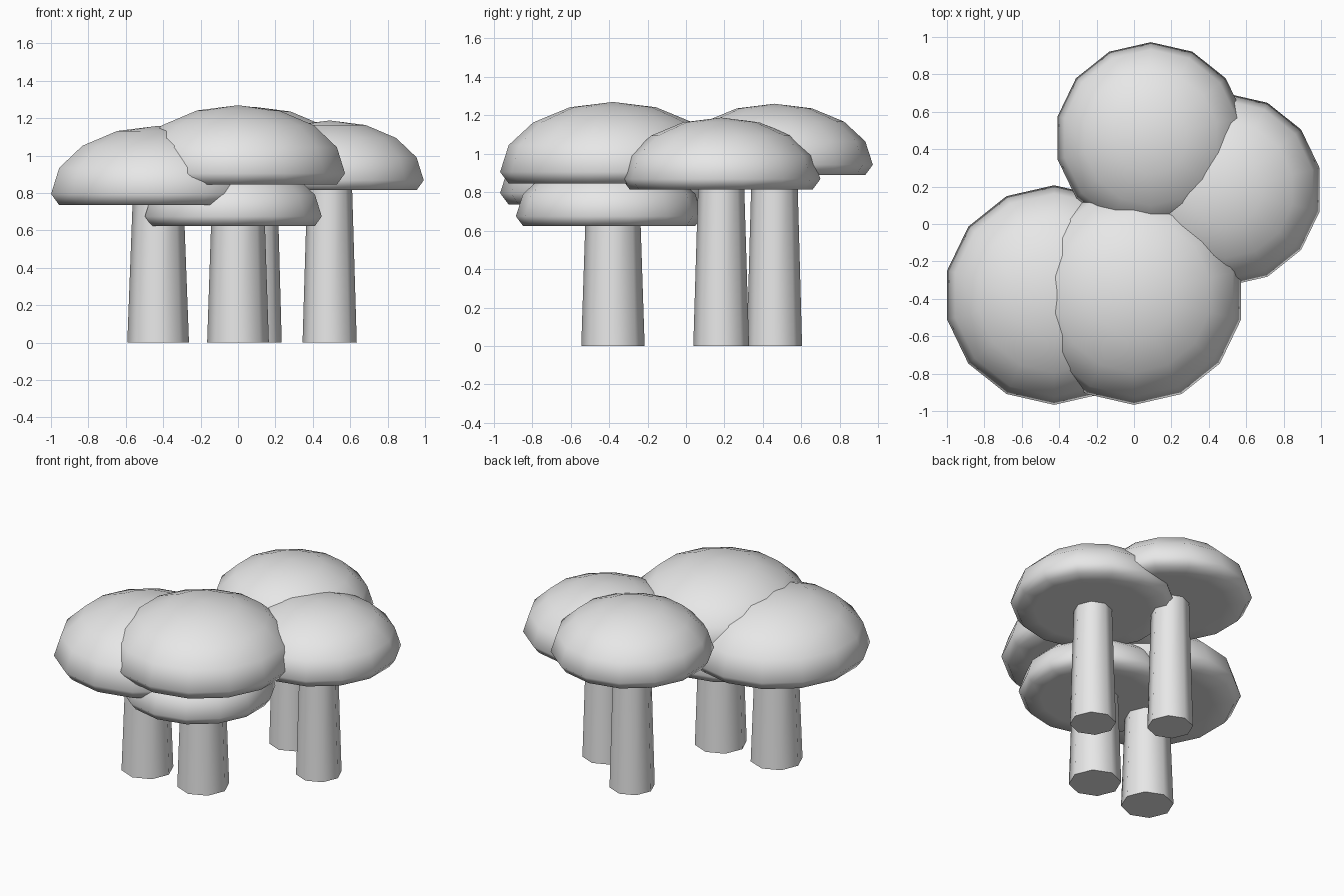
import bpy
import bmesh
from math import sin, cos, tau, radians

cube = bpy.data.objects.get("Cube")
if cube:
    bpy.data.objects.remove(cube)

grey = bpy.data.materials.new("plain_grey")
grey.use_nodes = True
colour = (0.8, 0.8, 0.8, 1)
grey.diffuse_color = colour
grey.node_tree.nodes["Principled BSDF"].inputs["Base Color"].default_value = colour


def lathe(name, profile, sides, location, sharp_angle):
    """Turn a bottom-to-top (radius, height) profile; a zero radius makes a pole."""
    bm = bmesh.new()
    rings = []
    for r, z in profile:
        if r < 1e-5:
            rings.append([bm.verts.new((0, 0, z))] * sides)
        else:
            rings.append([bm.verts.new((-r * sin(tau * i / sides), r * cos(tau * i / sides), z))
                          for i in range(sides)])
    for low, high in zip(rings, rings[1:]):
        for i in range(sides):
            j = (i + 1) % sides
            corners = dict.fromkeys((low[i], low[j], high[j], high[i]))
            bm.faces.new(list(corners))
    # Close open ends
    for ring in (rings[0], rings[-1]):
        if len(set(ring)) > 1:
            bm.faces.new(ring)
    bmesh.ops.recalc_face_normals(bm, faces=bm.faces)
    mesh = bpy.data.meshes.new(name)
    bm.to_mesh(mesh)
    bm.free()
    mesh.materials.append(grey)
    obj = bpy.data.objects.new(name, mesh)
    bpy.context.collection.objects.link(obj)
    obj.location = location
    bpy.ops.object.select_all(action='DESELECT')
    obj.select_set(True)
    bpy.context.view_layer.objects.active = obj
    bpy.ops.object.shade_smooth_by_angle(angle=radians(sharp_angle))


def cap(name, x, y, bottom, radius):
    # Squashed dome above a short lip with a flat underside
    steps = [radians(22.5 * k) for k in range(5)]
    lip, dome = radius * 0.103, radius * 0.62
    underside = [(radius * cos(a), 0) for a in reversed(steps[1:])]
    upper = [(radius * cos(a), lip + dome * sin(a)) for a in steps]
    lathe(name, underside + upper, 14, (x, y, bottom), 80)


def stem(name, x, y, height, radius):
    # Tapered column reaching into its cap
    lathe(name, [(radius, 0), (radius * 0.82, height)], 8, (x, y, 0), 60)


# Four caps with stems: x, y, underside height, cap radius
trees = {
    "front": (0, -0.38, 0.845, 0.587),
    "right": (-0.427, -0.38, 0.735, 0.587),
    "left": (0.49, 0.183, 0.815, 0.516),
    "back": (0.09, 0.46, 0.89, 0.512),
}
for side, (x, y, bottom, radius) in trees.items():
    cap(side + "_cap", x, y, bottom, radius)
    stem(side + "_stem", x, y, bottom + 0.05, radius * 0.281)

# Smaller cap lower on the front stem
cap("lower_cap", -0.025, -0.4, 0.625, 0.485)
